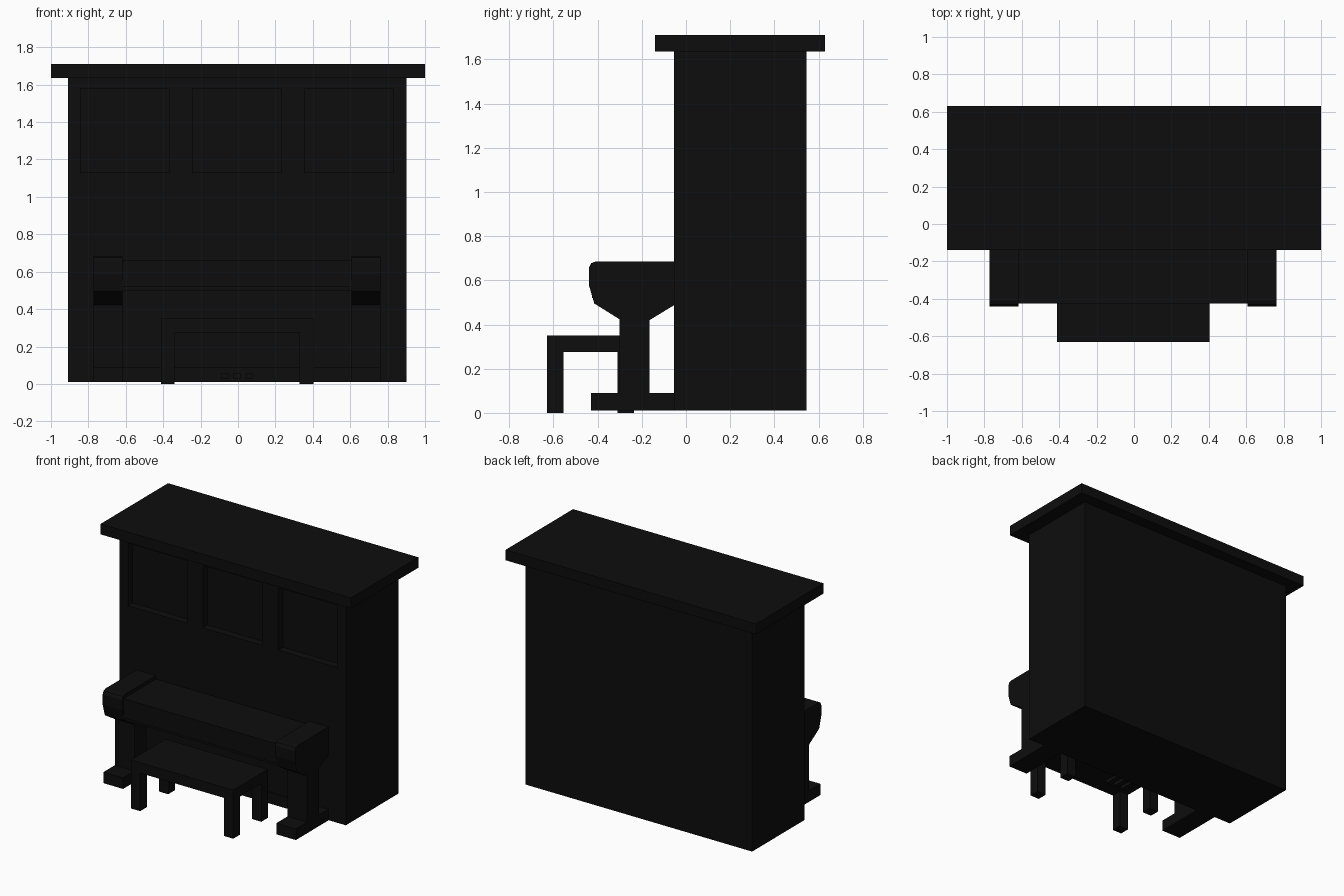
import bpy
import bmesh

default = bpy.data.objects.get("Cube")
if default:
    bpy.data.objects.remove(default, do_unlink=True)

black = bpy.data.materials.new("black lacquer")
black.use_nodes = True
colour = (0.004, 0.004, 0.004, 1)
black.diffuse_color = colour
black.node_tree.nodes["Principled BSDF"].inputs["Base Color"].default_value = colour

MID = -0.005  # centre line of everything under the lid


def prism(name, profile, x0, x1):
    """Extrude a (y, z) outline from x0 to x1."""
    bm = bmesh.new()
    face = bm.faces.new([bm.verts.new((x0, y, z)) for y, z in profile])
    out = bmesh.ops.extrude_face_region(bm, geom=[face])
    moved = [v for v in out["geom"] if isinstance(v, bmesh.types.BMVert)]
    bmesh.ops.translate(bm, verts=moved, vec=(x1 - x0, 0, 0))
    bmesh.ops.recalc_face_normals(bm, faces=bm.faces)
    mesh = bpy.data.meshes.new(name)
    bm.to_mesh(mesh)
    bm.free()
    mesh.materials.append(black)
    obj = bpy.data.objects.new(name, mesh)
    bpy.context.collection.objects.link(obj)
    return obj


def box(name, x, y, z):
    return prism(name, [(y[0], z[0]), (y[1], z[0]), (y[1], z[1]), (y[0], z[1])], *x)


# Cabinet with three recessed front panels
cabinet = box("cabinet", (MID - 0.905, MID + 0.905), (-0.055, 0.545), (0.01, 1.65))
for centre in (-0.6, 0, 0.6):
    x = MID + centre
    cutter = box("panel_cutter", (x - 0.237, x + 0.237), (-0.2, 0), (1.13, 1.58))
    cutter.hide_render = True
    cut = cabinet.modifiers.new("panel", 'BOOLEAN')
    cut.operation = 'DIFFERENCE'
    cut.solver = 'EXACT'
    cut.object = cutter
    bpy.context.view_layer.objects.active = cabinet
    bpy.ops.object.modifier_apply(modifier=cut.name)
    bpy.data.objects.remove(cutter, do_unlink=True)

box("lid", (-1, 1), (-0.14, 0.63), (1.635, 1.71))
box("plinth", (MID - 0.62, MID + 0.62), (-0.065, -0.05), (0.01, 0.09))

# Keyboard cover and the bed under it
box("keyboard_cover", (MID - 0.62, MID + 0.62), (-0.425, -0.05), (0.52, 0.66))
box("key_bed", (MID - 0.62, MID + 0.62), (-0.415, -0.05), (0.5, 0.52))

# Arms, legs and feet on both sides
arm_profile = [(-0.05, 0.685), (-0.41, 0.685), (-0.43, 0.677), (-0.44, 0.655),
               (-0.44, 0.58), (-0.415, 0.495), (-0.295, 0.42), (-0.165, 0.42),
               (-0.05, 0.49)]
for side, sign in (("left", 1), ("right", -1)):
    x = sorted((MID + sign * 0.612, MID + sign * 0.768))
    prism(side + "_arm", arm_profile, *x)
    box(side + "_leg", x, (-0.3, -0.165), (0.08, 0.43))
    box(side + "_foot", x, (-0.43, -0.05), (0.01, 0.09))

# Pedals
for name, offset in (("left", 0.065), ("middle", 0), ("right", -0.065)):
    x = MID + offset
    box(name + "_pedal", (x - 0.018, x + 0.018), (-0.2, -0.05), (0.03, 0.055))

# Bench
box("bench_seat", (MID - 0.408, MID + 0.408), (-0.63, -0.235), (0.275, 0.35))
for side, sign in (("left", 1), ("right", -1)):
    x = sorted((MID + sign * 0.335, MID + sign * 0.408))
    for end, y in (("front", -0.63), ("back", -0.31)):
        box(f"bench_{end}_{side}_leg", x, (y, y + 0.075), (0, 0.28))
